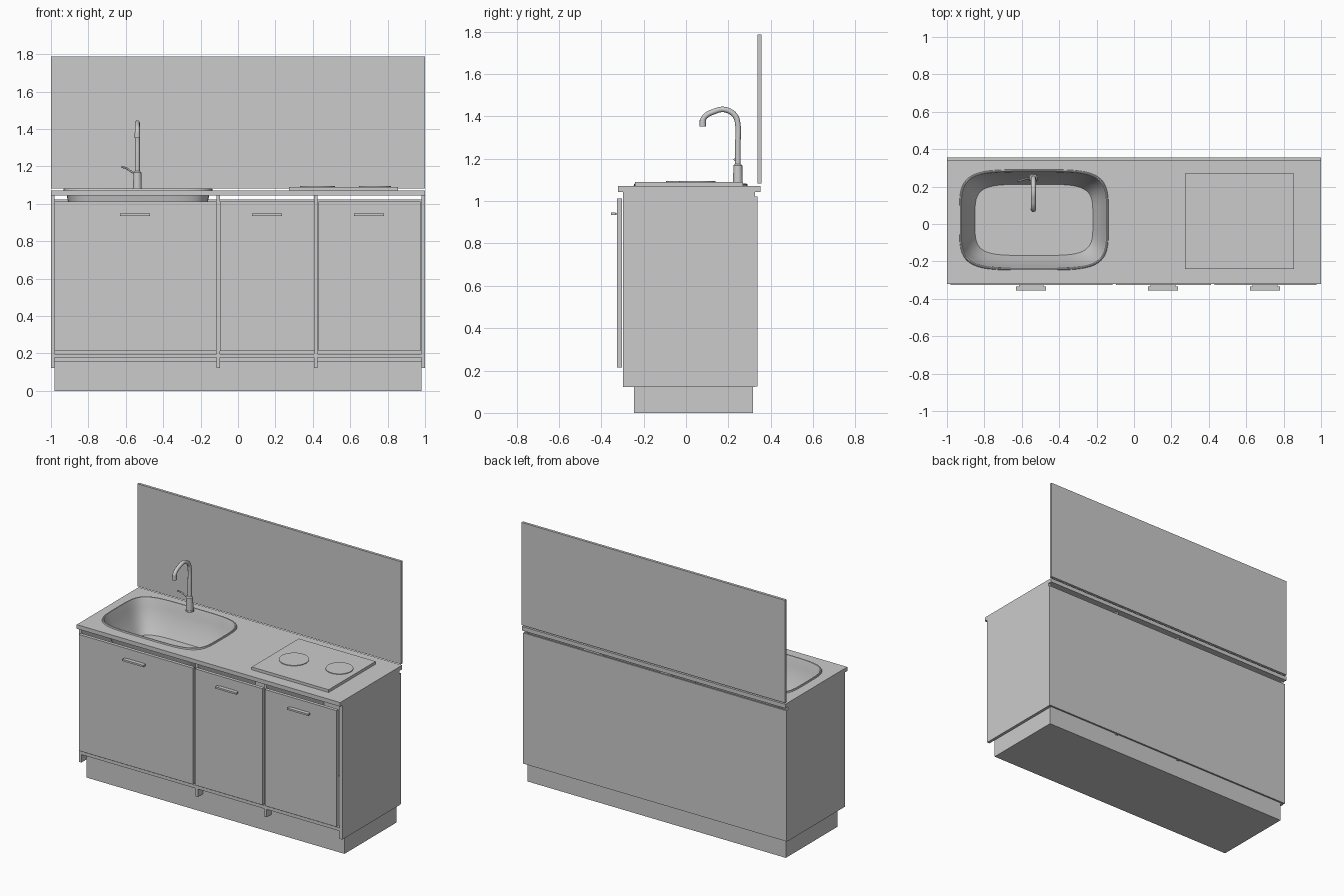
import bpy, bmesh, math
from mathutils import Vector

if "Cube" in bpy.data.objects:
    bpy.data.objects.remove(bpy.data.objects["Cube"])


def mesh_object(name, bm, smooth=False):
    bmesh.ops.recalc_face_normals(bm, faces=bm.faces)
    me = bpy.data.meshes.new(name)
    bm.to_mesh(me)
    bm.free()
    ob = bpy.data.objects.new(name, me)
    bpy.context.collection.objects.link(ob)
    if smooth:
        bpy.ops.object.select_all(action='DESELECT')
        ob.select_set(True)
        bpy.context.view_layer.objects.active = ob
        bpy.ops.object.shade_smooth_by_angle(angle=math.radians(30))
    return ob


def box(name, x, y, z):
    """Box from (min, max) pairs on each axis."""
    bm = bmesh.new()
    bmesh.ops.create_cube(bm, size=1)
    for v in bm.verts:
        v.co = Vector([(a + b) / 2 + c * (b - a) for (a, b), c in zip((x, y, z), v.co)])
    return mesh_object(name, bm)


def loft(name, cx, cy, rings, power=2.0, segs=32, cap_start=True):
    """Stack of superellipse rings (half_x, half_y, z), joined and capped."""
    bm = bmesh.new()
    loops = []
    for hx, hy, z in rings:
        loop = []
        for i in range(segs):
            t = 2 * math.pi * i / segs
            c, s = math.cos(t), math.sin(t)
            px = math.copysign(abs(c) ** (2 / power), c)
            py = math.copysign(abs(s) ** (2 / power), s)
            loop.append(bm.verts.new((cx + hx * px, cy + hy * py, z)))
        loops.append(loop)
    for a, b in zip(loops, loops[1:]):
        for i in range(segs):
            j = (i + 1) % segs
            bm.faces.new((a[i], a[j], b[j], b[i]))
    if cap_start:
        bm.faces.new(loops[0])
    bm.faces.new(loops[-1])
    return mesh_object(name, bm, True)


def tube(name, points, radius):
    """Smooth round tube through the points."""
    cu = bpy.data.curves.new(name, 'CURVE')
    cu.dimensions = '3D'
    cu.bevel_depth = radius
    cu.bevel_resolution = 4
    cu.use_fill_caps = True
    cu.resolution_u = 6
    sp = cu.splines.new('BEZIER')
    sp.bezier_points.add(len(points) - 1)
    for bp, p in zip(sp.bezier_points, points):
        bp.co = p
        bp.handle_left_type = bp.handle_right_type = 'AUTO'
    ob = bpy.data.objects.new(name, cu)
    bpy.context.collection.objects.link(ob)
    return ob


# Cabinet carcass
box("plinth", (-0.98, 0.98), (-0.245, 0.317), (0, 0.16))
box("bottom_shelf", (-0.98, 0.98), (-0.298, 0.325), (0.177, 0.198))
box("back_panel", (-1, 1), (0.325, 0.337), (0.125, 1.022))
for name, x in (("left_side", -0.99), ("divider_1", -0.105),
                ("divider_2", 0.416), ("right_side", 0.99)):
    box(name, (x - 0.01, x + 0.01), (-0.298, 0.325), (0.123, 1.044))

# Doors with handles
for i, (x0, x1, hx) in enumerate(((-0.98, -0.115, -0.55), (-0.097, 0.413, 0.155),
                                  (0.431, 0.975, 0.70)), 1):
    box(f"door_{i}", (x0, x1), (-0.325, -0.302), (0.214, 1.012))
    box(f"handle_bar_{i}", (hx - 0.08, hx + 0.08), (-0.355, -0.333), (0.935, 0.947))
    box(f"handle_mount_{i}", (hx - 0.066, hx + 0.066), (-0.334, -0.324), (0.937, 0.945))

# Worktop with sink cut-out
SX, SY, N = -0.535, 0.022, 4.5
worktop = box("worktop", (-1, 1), (-0.32, 0.352), (1.044, 1.072))
cutter = loft("sink_cutter", SX, SY, [(0.388, 0.258, 1.0), (0.388, 0.258, 1.1)], N, 96)
cutter.hide_render = True
cutter.hide_viewport = True
cut = worktop.modifiers.new("sink_hole", 'BOOLEAN')
cut.operation = 'DIFFERENCE'
cut.solver = 'EXACT'
cut.object = cutter

# Splashback
box("splashback", (-1, 1), (0.338, 0.356), (1.083, 1.787))

# Sink bowl with raised lip
loft("sink", SX, SY, [
    (0.399, 0.269, 1.072), (0.397, 0.267, 1.081), (0.393, 0.263, 1.083),
    (0.389, 0.259, 1.081), (0.385, 0.255, 1.07), (0.376, 0.248, 1.02),
    (0.350, 0.224, 0.94), (0.327, 0.201, 0.885), (0.315, 0.190, 0.86),
], N, 96, cap_start=False)

# Hob with two cooking zones
box("hob", (0.272, 0.856), (-0.24, 0.27), (1.072, 1.091))
for name, x, y, r in (("large_zone", 0.425, 0.0, 0.094), ("small_zone", 0.733, 0.053, 0.086)):
    loft(name, x, y, [(r, r, 1.09), (r, r, 1.095)], segs=48)

# Tap
FX, FY = -0.538, 0.245
loft("tap_base", FX, FY, [(0.026, 0.026, 1.074), (0.026, 0.026, 1.084), (0.023, 0.023, 1.085),
                          (0.021, 0.021, 1.168), (0.014, 0.014, 1.175)])
tube("tap_spout", [(FX, y, z) for y, z in (
    (FY, 1.16), (FY, 1.27), (FY, 1.36), (0.234, 1.40), (0.205, 1.425), (0.17, 1.433),
    (0.13, 1.422), (0.096, 1.405), (0.08, 1.383), (0.079, 1.365))], 0.013)
loft("tap_nozzle", FX, 0.079, [(0.015, 0.015, 1.352), (0.015, 0.015, 1.382)])
tube("tap_lever", [(-0.55, 0.245, 1.162), (-0.575, 0.242, 1.175),
                   (-0.597, 0.236, 1.19), (-0.622, 0.23, 1.197)], 0.005)
